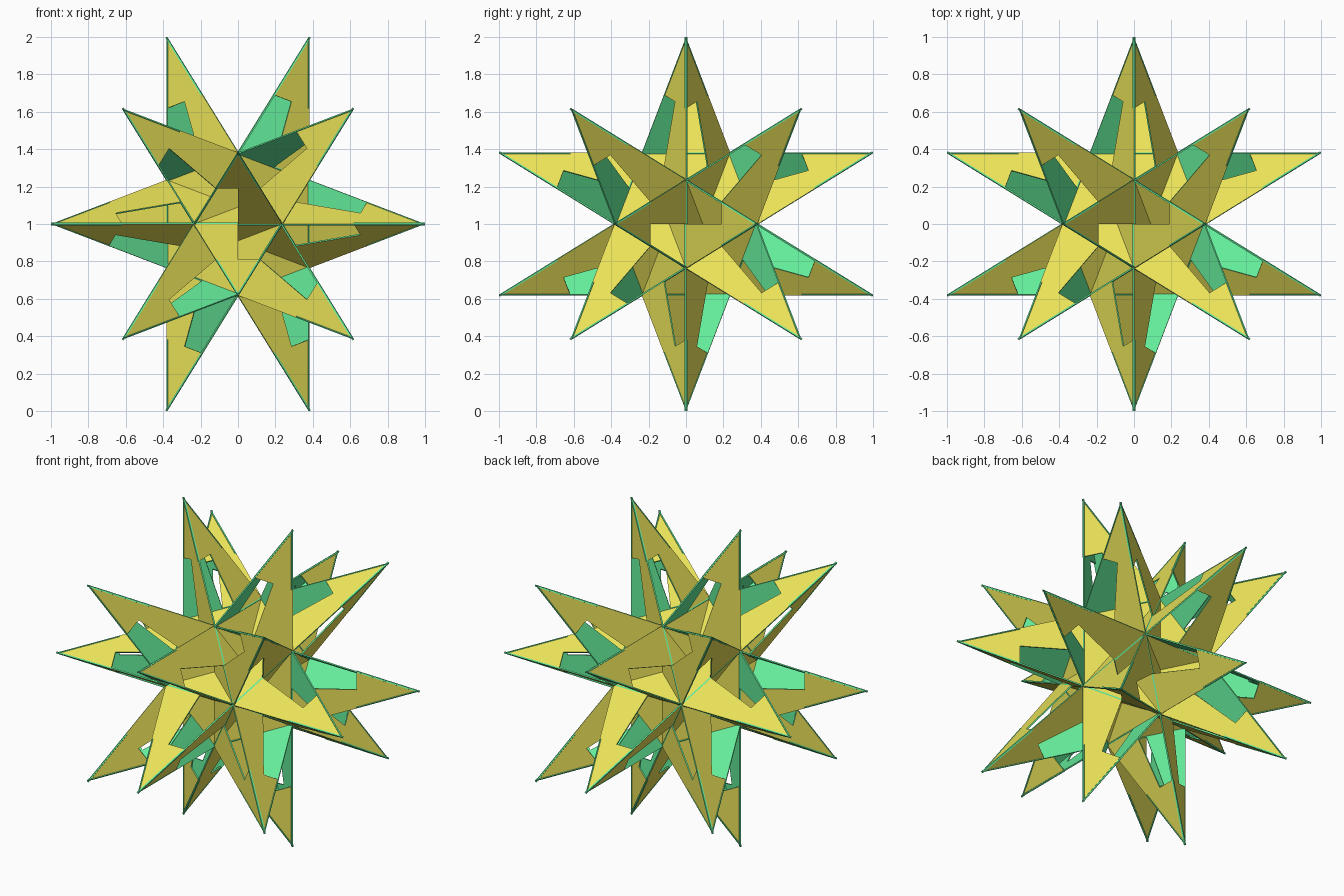
import bpy
from math import sqrt, sin, cos, tau
from mathutils import Vector

if "Cube" in bpy.data.objects:
    bpy.data.objects.remove(bpy.data.objects["Cube"])

PHI = (1 + sqrt(5)) / 2
THICK = 0.008


def material(name, color):
    m = bpy.data.materials.new(name)
    m.diffuse_color = color
    m.use_nodes = True
    m.node_tree.nodes["Principled BSDF"].inputs["Base Color"].default_value = m.diffuse_color
    return m


yellow = material("yellow_outside", (0.83, 0.77, 0.10, 1))
green = material("green_inside", (0.13, 0.85, 0.33, 1))


def cyclic(a, b):
    """All sign and cyclic variants of (0, a, b)."""
    out = []
    for s in (a, -a):
        for t in (b, -b):
            out += [Vector((0, s, t)), Vector((t, 0, s)), Vector((s, t, 0))]
    return out


# spike tips on (x: .38, z: 1) style positions, panel normals on the dual axes
normals = [n.normalized() for n in cyclic(1, PHI)]
tips = [Vector((t.y, t.x, t.z)) for t in cyclic(1 / PHI ** 2, 1)]
tips = [Vector((t.y, t.z, t.x)) for t in cyclic(1, 1 / PHI ** 2)]
tips = [t for s in (1, -1) for u in (1, -1) for t in (
    Vector((s / PHI ** 2, 0, u)), Vector((u, s / PHI ** 2, 0)), Vector((0, u, s / PHI ** 2)))]

# one arm of the star outline: full right half, notched left half
R = sqrt(1 + PHI ** -4 - 0.2008114 ** 2)
r = R / PHI ** 2
bx, by = r * sin(tau / 10), r * cos(tau / 10)
mid = (R + by) / 2
arm = [(bx, by), (0, R), (-bx / 2, mid), (0, mid), (0, by)]

for i, n in enumerate(normals):
    tip = next(t for t in tips if abs(t.dot(n) - 0.2008) < 0.01)
    centre = n * tip.dot(n)
    up = (tip - centre).normalized()
    right = up.cross(n)
    verts = []
    for k in range(5):
        c, s = cos(k * tau / 5), sin(k * tau / 5)
        for x, y in arm:
            verts.append(centre + right * (x * c - y * s) + up * (x * s + y * c)
                         + Vector((0, 0, 1)))
    me = bpy.data.meshes.new("star_panel")
    me.from_pydata(verts, [], [list(range(len(verts)))])
    me.materials.append(yellow)
    me.materials.append(green)
    ob = bpy.data.objects.new(f"star_panel_{i + 1}", me)
    bpy.context.collection.objects.link(ob)
    # sheet thickness with green back and rim
    mod = ob.modifiers.new("thickness", 'SOLIDIFY')
    mod.thickness = THICK
    mod.offset = -1
    mod.material_offset = 1
    mod.material_offset_rim = 1
